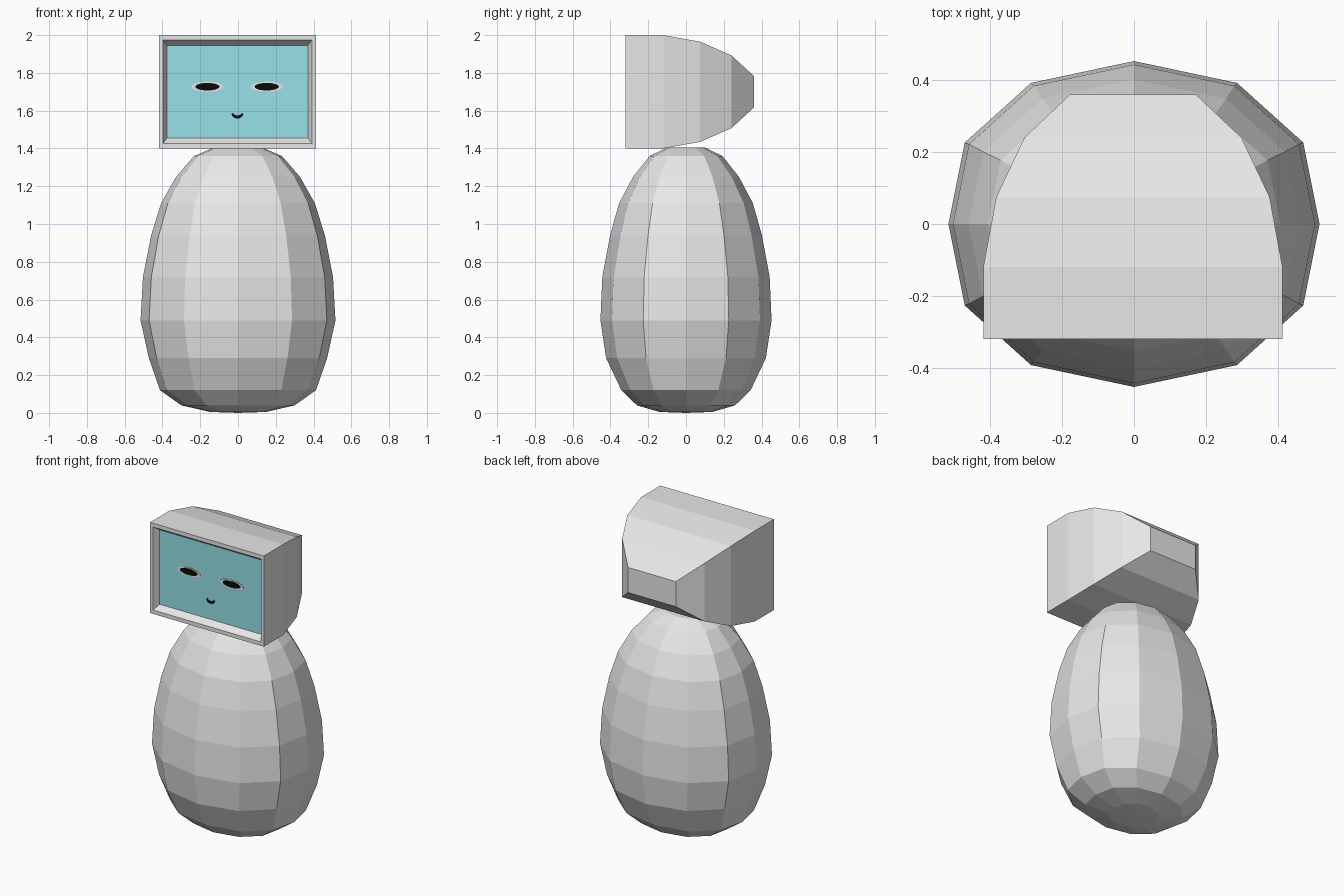
import bpy, bmesh, math

if "Cube" in bpy.data.objects:
    bpy.data.objects.remove(bpy.data.objects["Cube"])


def material(name, rgb):
    m = bpy.data.materials.new(name)
    m.diffuse_color = (*rgb, 1)
    m.use_nodes = True
    m.node_tree.nodes["Principled BSDF"].inputs["Base Color"].default_value = m.diffuse_color
    return m


GREY = material("light_grey", (0.8, 0.8, 0.8))
TEAL = material("screen_teal", (0.33, 0.80, 0.85))
WHITE = material("eye_white", (0.8, 0.8, 0.8))
BLACK = material("black", (0.003, 0.003, 0.003))


def finish(bm, name, *mats):
    bmesh.ops.recalc_face_normals(bm, faces=bm.faces)
    me = bpy.data.meshes.new(name)
    bm.to_mesh(me)
    bm.free()
    for m in mats:
        me.materials.append(m)
    ob = bpy.data.objects.new(name, me)
    bpy.context.collection.objects.link(ob)
    return ob


def loft(loops):
    """Skin a list of closed point loops and cap both ends; returns the last cap."""
    bm = bmesh.new()
    rings = [[bm.verts.new(p) for p in loop] for loop in loops]
    n = len(rings[0])
    for a, b in zip(rings, rings[1:]):
        for i in range(n):
            j = (i + 1) % n
            bm.faces.new((a[i], a[j], b[j], b[i]))
    bm.faces.new(rings[0])
    return bm, bm.faces.new(rings[-1])


# Egg-shaped body: twelve-sided section, (z, half width, half depth) profile
profile = [(0.005, 0.148, 0.14), (0.04, 0.30, 0.26), (0.12, 0.413, 0.342),
           (0.29, 0.472, 0.423), (0.49, 0.516, 0.453), (0.72, 0.503, 0.443),
           (0.94, 0.46, 0.402), (1.11, 0.407, 0.354), (1.25, 0.328, 0.28),
           (1.36, 0.233, 0.193), (1.405, 0.127, 0.10)]
quarter = [(1, 0), (0.912, 0.5), (0.555, 0.866), (0, 1)]
section = (quarter + [(-x, y) for x, y in quarter[-2::-1]]
           + [(-x, -y) for x, y in quarter[1:]]
           + [(x, -y) for x, y in quarter[-2:0:-1]])
body, _ = loft([[(x * rx, y * ry, z) for x, y in section] for z, rx, ry in profile])
bottom = [f for f in body.faces if all(v.co.z < 0.01 for v in f.verts)]
centre = bmesh.ops.poke(body, faces=bottom)["verts"][0]
centre.co.z = 0
finish(body, "body", GREY)

# Monitor head: tapered back, rim and recessed screen, (y, half width, half height)
CX, CZ = -0.003, 1.70
steps = [(0.36, 0.175, 0.083), (0.24, 0.302, 0.193), (0.075, 0.38, 0.265),
         (-0.12, 0.416, 0.30), (-0.32, 0.416, 0.30), (-0.32, 0.394, 0.274),
         (-0.28, 0.374, 0.246)]
head, screen = loft([[(CX + sx * w, y, CZ + sz * h)
                      for sx, sz in ((-1, -1), (1, -1), (1, 1), (-1, 1))]
                     for y, w, h in steps])
screen.material_index = 1
finish(head, "monitor_head", GREY, TEAL)


def plate(name, pts, y, mat, thick=0.004):
    bm, _ = loft([[(x, y, z) for x, z in pts], [(x, y - thick, z) for x, z in pts]])
    return finish(bm, name, mat)


def ellipse(cx, cz, rx, rz, n=20):
    return [(cx + rx * math.cos(2 * math.pi * i / n),
             cz + rz * math.sin(2 * math.pi * i / n)) for i in range(n)]


# Eyes: pale oval with a dark oval on top
for side, s in (("left", -1), ("right", 1)):
    ex = CX - 0.002 + s * 0.157
    plate(side + "_eye", ellipse(ex, 1.727, 0.085, 0.027), -0.279, WHITE)
    plate(side + "_pupil", ellipse(ex, 1.727, 0.064, 0.02), -0.282, BLACK)

# Smile: a thick arc
arc = [math.radians(200 + 140 * i / 10) for i in range(11)]
outer = [(CX + 0.034 * math.cos(a), 1.594 + 0.036 * math.sin(a)) for a in arc]
inner = [(CX + 0.026 * math.cos(a), 1.596 + 0.021 * math.sin(a)) for a in arc]
plate("smile", outer + inner[::-1], -0.279, BLACK)
